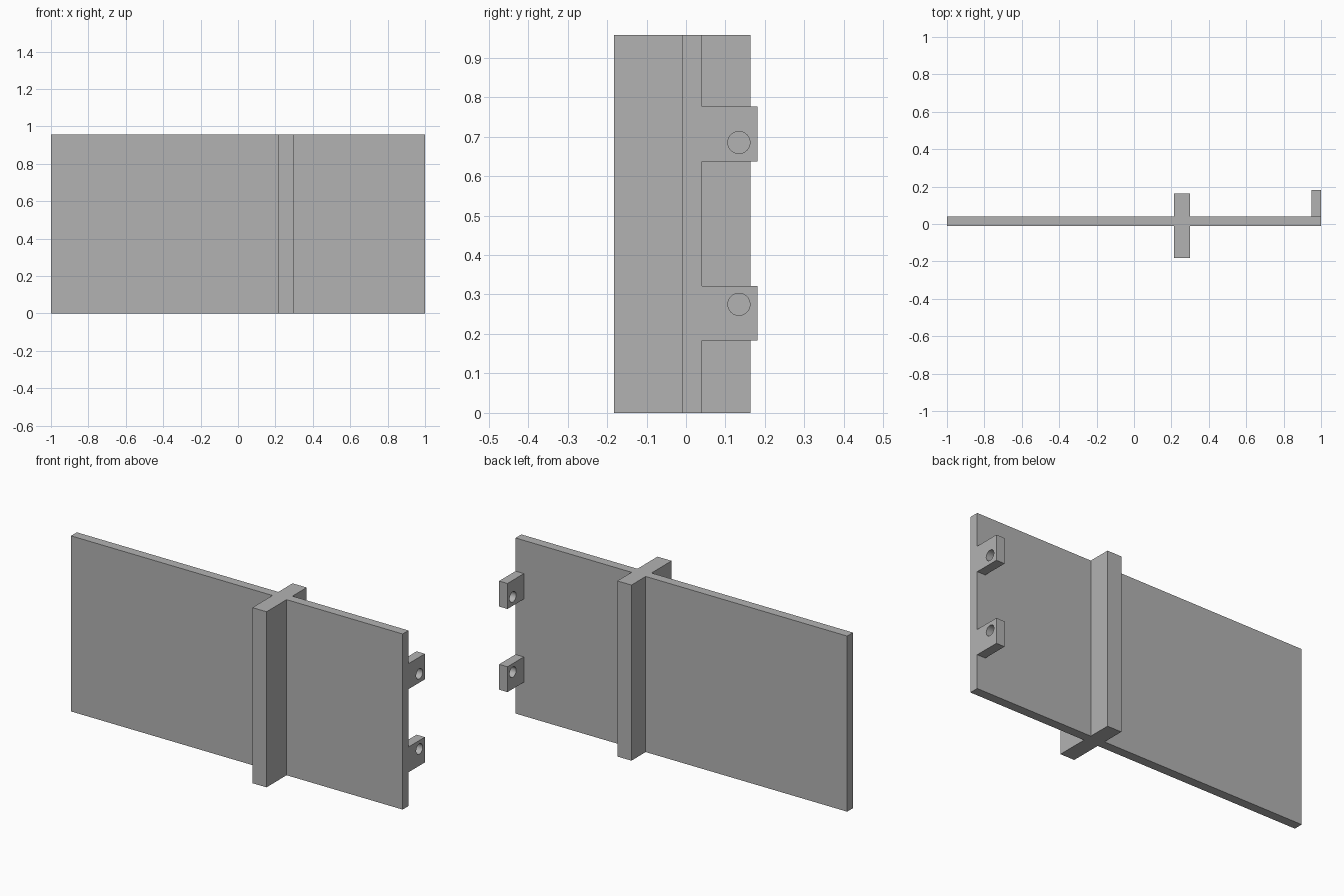
import bpy
import math

cube = bpy.data.objects.get("Cube")
if cube:
    bpy.data.objects.remove(cube, do_unlink=True)

grey = bpy.data.materials.new("mid_grey")
grey.use_nodes = True
colour = (0.45, 0.45, 0.45, 1.0)
grey.diffuse_color = colour
grey.node_tree.nodes["Principled BSDF"].inputs["Base Color"].default_value = colour

HEIGHT = 0.957
PANEL_FRONT, PANEL_BACK = -0.01, 0.04


def box(name, x, y, z):
    """Box spanning the given (min, max) ranges."""
    spans = (x, y, z)
    bpy.ops.mesh.primitive_cube_add(size=1, location=[(a + b) / 2 for a, b in spans])
    obj = bpy.context.object
    obj.name = name
    obj.scale = [b - a for a, b in spans]
    bpy.ops.object.transform_apply(location=False, rotation=False, scale=True)
    obj.data.materials.append(grey)
    return obj


def drill_x(obj, location, radius):
    """Cut a round hole along x through the object."""
    bpy.ops.mesh.primitive_cylinder_add(vertices=40, radius=radius, depth=0.2,
                                        location=location,
                                        rotation=(0, math.pi / 2, 0))
    cutter = bpy.context.object
    cutter.hide_render = True
    cutter.data.materials.append(grey)
    bpy.ops.object.select_all(action='DESELECT')
    obj.select_set(True)
    bpy.context.view_layer.objects.active = obj
    cut = obj.modifiers.new("hole", 'BOOLEAN')
    cut.operation = 'DIFFERENCE'
    cut.solver = 'EXACT'
    cut.object = cutter
    bpy.ops.object.modifier_apply(modifier=cut.name)
    bpy.data.objects.remove(cutter, do_unlink=True)
    bpy.ops.object.shade_smooth_by_angle(angle=math.radians(30))


# Flat upright panel
box("panel", (-1, 1), (PANEL_FRONT, PANEL_BACK), (0, HEIGHT))

# Full-height rib, standing out on both sides of the panel
RIB_X = (0.215, 0.30)
box("front_rib", RIB_X, (-0.183, PANEL_FRONT), (0, HEIGHT))
box("back_rib", RIB_X, (PANEL_BACK, 0.163), (0, HEIGHT))

# Two drilled mounting tabs at the left end of the back
for name, low, high, hole_z in (("lower_tab", 0.184, 0.322, 0.275),
                                ("upper_tab", 0.637, 0.776, 0.685)):
    tab = box(name, (0.95, 1), (PANEL_BACK, 0.181), (low, high))
    drill_x(tab, (0.975, 0.134, hole_z), 0.028)
